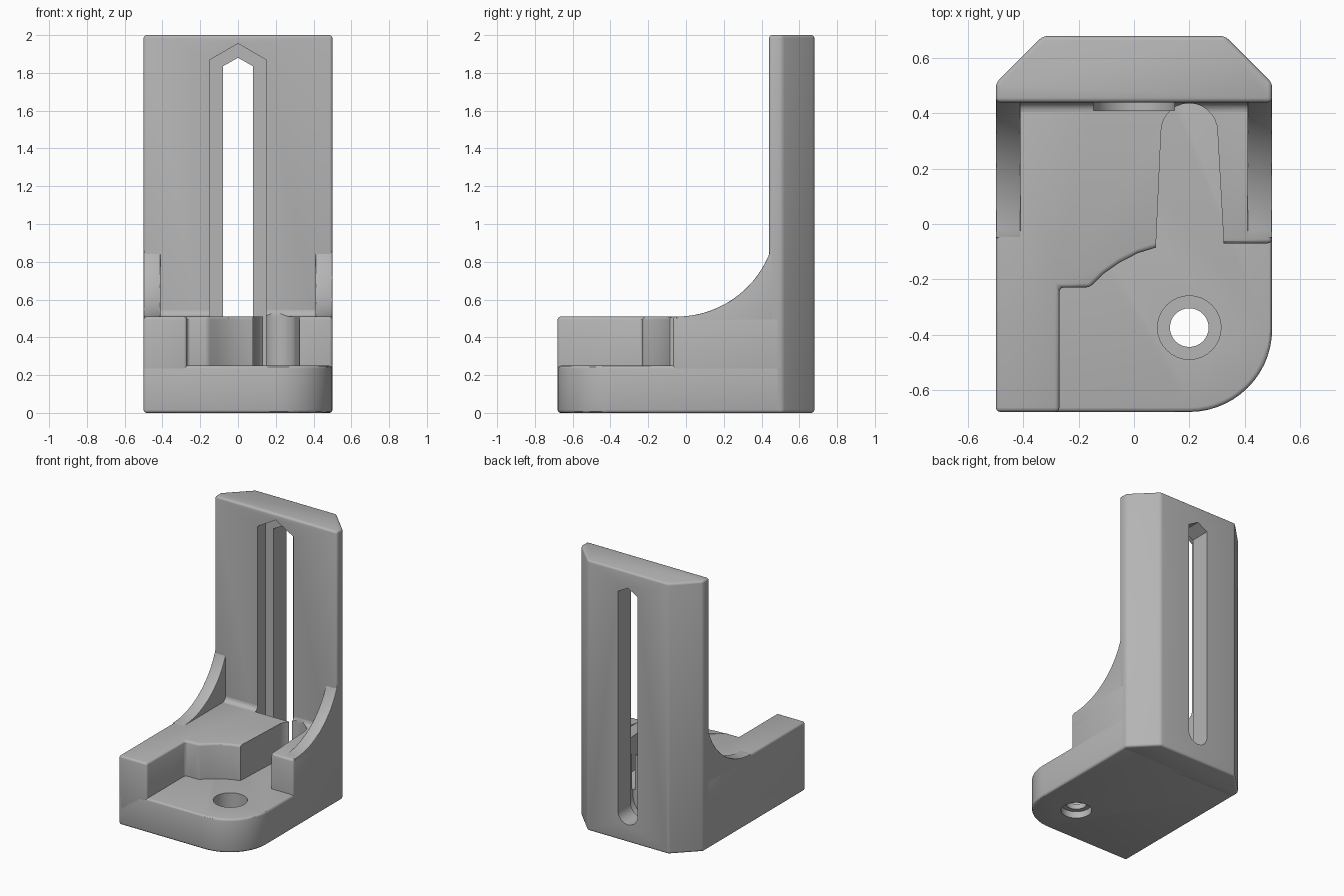
import bpy, bmesh, math
from mathutils import Vector

if "Cube" in bpy.data.objects:
    bpy.data.objects.remove(bpy.data.objects["Cube"], do_unlink=True)

grey = bpy.data.materials.new("plain grey")
grey.use_nodes = True
grey.diffuse_color = (0.46, 0.46, 0.46, 1)
grey.node_tree.nodes["Principled BSDF"].inputs["Base Color"].default_value = (0.46, 0.46, 0.46, 1)

AXES = {
    "x": lambda a, b, h: (h, a, b),
    "y": lambda a, b, h: (a, h, b),
    "z": lambda a, b, h: (a, b, h),
}


def arc(ca, cb, r, start, end, n=14):
    """Points on a circular arc, angles in degrees."""
    angles = [math.radians(start + (end - start) * i / n) for i in range(n + 1)]
    return [(ca + r * math.cos(t), cb + r * math.sin(t)) for t in angles]


def activate(obj):
    bpy.ops.object.select_all(action="DESELECT")
    obj.select_set(True)
    bpy.context.view_layer.objects.active = obj


def prism(name, outline, axis, low, high, bevel=0.0):
    """Extrude a closed outline along an axis, with optional rounded edges."""
    bm = bmesh.new()
    place = AXES[axis]
    ends = [[bm.verts.new(Vector(place(a, b, h))) for a, b in outline] for h in (low, high)]
    bm.faces.new(ends[0])
    bm.faces.new(ends[1])
    n = len(outline)
    for i in range(n):
        j = (i + 1) % n
        bm.faces.new((ends[0][i], ends[0][j], ends[1][j], ends[1][i]))
    bmesh.ops.recalc_face_normals(bm, faces=bm.faces)
    mesh = bpy.data.meshes.new(name)
    bm.to_mesh(mesh)
    bm.free()
    mesh.materials.append(grey)
    obj = bpy.data.objects.new(name, mesh)
    bpy.context.collection.objects.link(obj)
    if bevel:
        activate(obj)
        mod = obj.modifiers.new("rounded edges", "BEVEL")
        mod.width = bevel
        mod.segments = 3
        mod.limit_method = "ANGLE"
        mod.angle_limit = math.radians(25)
        bpy.ops.object.modifier_apply(modifier=mod.name)
    return obj


def cut(parts, cutters):
    for part in parts:
        activate(part)
        for cutter in cutters:
            mod = part.modifiers.new("cut", "BOOLEAN")
            mod.operation = "DIFFERENCE"
            mod.solver = "EXACT"
            mod.object = cutter
            bpy.ops.object.modifier_apply(modifier=mod.name)


EDGE = 0.016

# Base plate with one large rounded corner
base = prism("base_plate", [(-0.5, -0.68)] + arc(0.2, -0.38, 0.3, -90, 0)
             + [(0.5, 0.5), (-0.5, 0.5)], "z", 0, 0.25, EDGE)

# Raised block around the stepped pocket
block = prism("raised_block", [
    (-0.5, -0.68), (-0.27, -0.68), (-0.27, -0.23), (-0.16, -0.23),
    (-0.11, -0.18), (-0.05, -0.138), (0.015, -0.105), (0.08, -0.085),
    (0.14, -0.07), (0.5, -0.07), (0.5, 0.5), (-0.5, 0.5)], "z", 0.1, 0.51, EDGE)

# Upright wall with chamfered back corners
wall = prism("upright_wall", [(-0.5, 0.44), (0.5, 0.44), (0.5, 0.51), (0.33, 0.68),
                              (-0.33, 0.68), (-0.5, 0.51)], "z", 0, 2, EDGE)

# Curved side ribs
R = 0.529
rib_outline = arc(-0.05, 0.51 + R, R, -90, -11, 24) + [(0.48, 0.4), (-0.05, 0.4)]
ribs = [prism(name, rib_outline, "x", low, low + 0.09, EDGE)
        for name, low in (("right_rib", -0.5), ("left_rib", 0.41))]

# Small fillet where the block meets the wall
fillet = prism("wall_fillet", arc(0.405, 0.545, 0.035, -90, 0, 6)
               + [(0.46, 0.545), (0.46, 0.49), (0.405, 0.49)], "x", -0.43, 0.43)


# Stepped vertical slot: pointed top, round bottom
def slot(name, half, shoulder, peak, front, back):
    outline = arc(0, 0.21, half, 180, 360) + [(half, shoulder), (0, peak), (-half, shoulder)]
    return prism(name, outline, "y", front, back)


wide_slot = slot("wide_slot_cutter", 0.147, 1.87, 1.955, 0.41, 0.53)
through_slot = slot("through_slot_cutter", 0.08, 1.835, 1.88, 0.42, 0.8)

# Tapered open channel with a round end
channel = prism("channel_cutter", [(0.074, -0.2), (0.332, -0.2)]
                + arc(0.2, 0.335, 0.102, 0, 180), "z", 0.25, 0.7)

# Bolt hole, widened from above and below
holes = [prism("hole_cutter", arc(0.2, -0.375, r, 0, 348.75, 31), "z", low, high)
         for r, low, high in ((0.07, -0.1, 0.4), (0.115, 0.09, 0.4), (0.105, -0.1, 0.05))]

cut([base], holes)
cut([block, fillet], [channel])
cut([base, block, wall, fillet], [wide_slot, through_slot])

for cutter in holes + [channel, wide_slot, through_slot]:
    bpy.data.objects.remove(cutter, do_unlink=True)

for part in [base, block, wall, fillet] + ribs:
    activate(part)
    bpy.ops.object.shade_smooth_by_angle(angle=math.radians(30))
